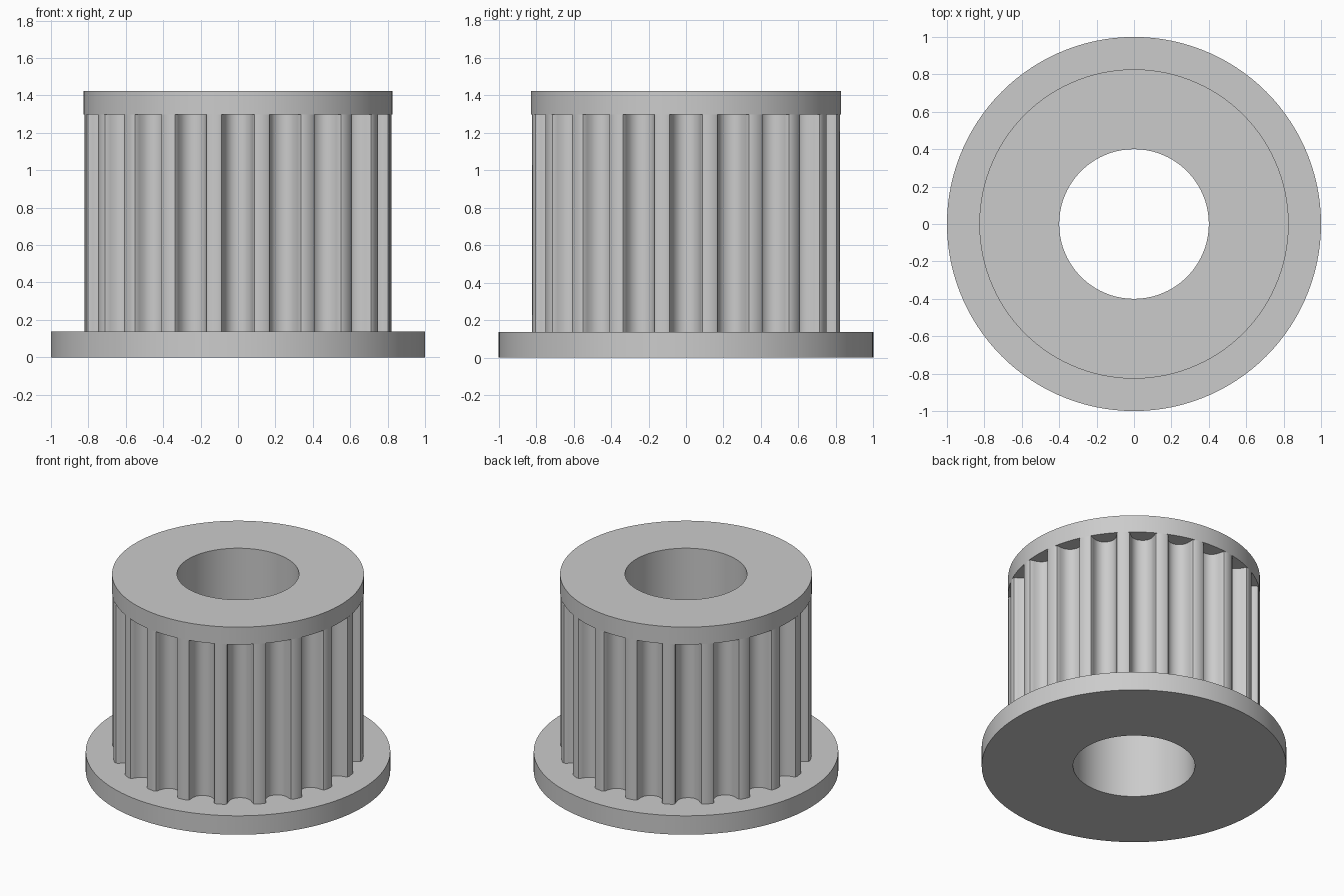
import bpy
import bmesh
from math import cos, sin, tau, sqrt

cube = bpy.data.objects.get("Cube")
if cube:
    bpy.data.objects.remove(cube, do_unlink=True)

TEETH = 20
SIDES = 120
R_FLANGE, R_BODY, R_BORE = 1.0, 0.827, 0.4
Z_FLANGE, Z_RIM, Z_TOP = 0.137, 1.297, 1.423

steel = bpy.data.materials.new("steel grey")
steel.use_nodes = True
colour = (0.6, 0.6, 0.6, 1)
steel.diffuse_color = colour
steel.node_tree.nodes["Principled BSDF"].inputs["Base Color"].default_value = colour


def circle(r):
    return [(r * cos(tau * i / SIDES), r * sin(tau * i / SIDES)) for i in range(SIDES)]


def toothed_outline():
    """Round belt grooves (half width, depth) repeated around the body."""
    half = [(0.102, 0), (0.088, 0.005), (0.081, 0.018), (0.078, 0.032), (0.074, 0.046),
            (0.068, 0.06), (0.061, 0.073), (0.048, 0.086), (0.034, 0.096), (0.017, 0.101)]
    groove = [(-w, d) for w, d in half] + [(0, 0.103)] + [(w, d) for w, d in reversed(half)]
    edge = sqrt(R_BODY ** 2 - half[0][0] ** 2)
    points = []
    for k in range(TEETH):
        a = tau * k / TEETH
        for t, d in groove:
            r = edge - d
            points.append((r * cos(a) - t * sin(a), r * sin(a) + t * cos(a)))
        # middle of the land between two grooves
        a += tau / TEETH / 2
        points.append((R_BODY * cos(a), R_BODY * sin(a)))
    return points


def build(name, chains):
    """Each chain is a list of (outline, z) rings joined by strips of faces."""
    bm = bmesh.new()
    for chain in chains:
        rings = [[bm.verts.new((x, y, z)) for x, y in outline] for outline, z in chain]
        for a, b in zip(rings, rings[1:]):
            n = len(a)
            for i in range(n):
                j = (i + 1) % n
                bm.faces.new((a[i], a[j], b[j], b[i]))
    mesh = bpy.data.meshes.new(name)
    bm.to_mesh(mesh)
    bm.free()
    mesh.materials.append(steel)
    obj = bpy.data.objects.new(name, mesh)
    bpy.context.collection.objects.link(obj)
    bpy.ops.object.select_all(action="DESELECT")
    obj.select_set(True)
    bpy.context.view_layer.objects.active = obj
    bpy.ops.object.shade_smooth_by_angle(angle=0.5)


def disc(name, radius, z0, z1):
    """Flat ring around the bore; the bore wall belongs to the body."""
    inner, outer = circle(R_BORE), circle(radius)
    build(name, [[(inner, z0), (outer, z0), (outer, z1), (inner, z1)]])


# Wide base flange and narrow top rim
disc("base_flange", R_FLANGE, 0, Z_FLANGE)
disc("top_rim", R_BODY, Z_RIM, Z_TOP)

# Grooved body with the through bore
teeth, bore = toothed_outline(), circle(R_BORE)
build("toothed_body", [[(teeth, Z_FLANGE), (teeth, Z_RIM)],
                       [(bore, Z_TOP), (bore, 0)]])
